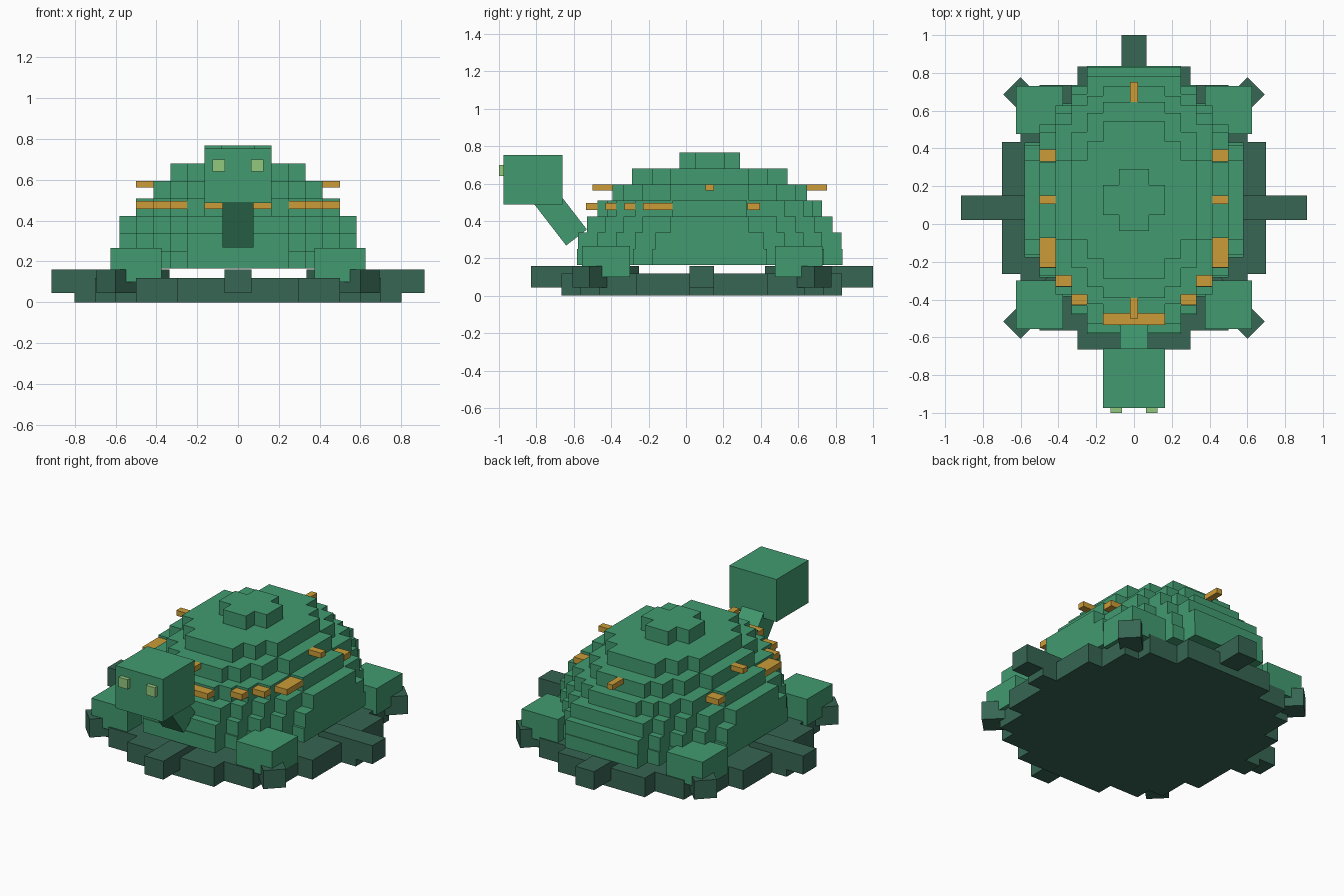
import bpy
import bmesh
from math import pi, sin, cos, atan2
from mathutils import Matrix, Vector

cube = bpy.data.objects.get("Cube")
if cube:
    bpy.data.objects.remove(cube, do_unlink=True)


def material(name, r, g, b):
    mat = bpy.data.materials.new(name)
    mat.use_nodes = True
    mat.diffuse_color = (r, g, b, 1)
    mat.node_tree.nodes["Principled BSDF"].inputs["Base Color"].default_value = (r, g, b, 1)
    return mat


GREEN = material("leaf green", .054, .328, .162)
DARK = material("dark green", .037, .133, .087)
GOLD = material("golden orange", .597, .332, .04)
LIGHT = material("light green", .296, .584, .209)


def finish(name, bm, mat):
    bmesh.ops.recalc_face_normals(bm, faces=bm.faces)
    mesh = bpy.data.meshes.new(name)
    bm.to_mesh(mesh)
    bm.free()
    mesh.materials.append(mat)
    obj = bpy.data.objects.new(name, mesh)
    bpy.context.collection.objects.link(obj)
    return obj


def box(name, mat, x, y, z, turn=None):
    """Box from (min, max) ranges, optionally turned about its centre."""
    ranges = (x, y, z)
    centre = Vector([(lo + hi) / 2 for lo, hi in ranges])
    size = [hi - lo for lo, hi in ranges]
    bm = bmesh.new()
    rotation = turn if turn else Matrix.Identity(4)
    bmesh.ops.create_cube(bm, size=1, matrix=Matrix.Translation(centre) @ rotation @ Matrix.Diagonal((*size, 1)))
    return finish(name, bm, mat)


def mirrored_boxes(name, mat, x, y, z):
    box("left_" + name, mat, x, y, z)
    box("right_" + name, mat, (-x[1], -x[0]), y, z)


def stepped_slab(name, mat, steps, centre_y, bottom, top):
    """Slab whose outline is a staircase of (half width, half depth) steps."""
    quarter = []
    for i, (hx, hy) in enumerate(steps):
        quarter.append((hx, hy))
        if i + 1 < len(steps):
            quarter.append((hx, steps[i + 1][1]))
    back = quarter + [(x, -y) for x, y in reversed(quarter)]
    outline = back + [(-x, y) for x, y in reversed(back)]
    bm = bmesh.new()
    face = bm.faces.new([bm.verts.new((x, y + centre_y, bottom)) for x, y in outline])
    side = bmesh.ops.extrude_face_region(bm, geom=[face], use_keep_orig=True)
    verts = [v for v in side["geom"] if isinstance(v, bmesh.types.BMVert)]
    bmesh.ops.translate(bm, verts=verts, vec=(0, 0, top - bottom))
    return finish(name, bm, mat)


# Base plate with eight radial tabs
BASE_Y = .085
stepped_slab("base_plate", DARK, [(.3, .75), (.5, .65), (.6, .55), (.7, .35), (.8, .065)], BASE_Y, 0, .12)
for k in range(8):
    angle = k * pi / 4
    cx, cy = .728 * cos(angle), BASE_Y + .728 * sin(angle)
    box(f"base_tab_{k + 1}", DARK, (cx - .187, cx + .187), (cy - .065, cy + .065),
        (.045, .16), Matrix.Rotation(angle, 4, "Z"))

# Stepped shell, from the bottom layer up
LAYERS = [
    [(.25, .71), (.33, .61), (.415, .51), (.5, .41), (.58, .305)],
    [(.25, .705), (.33, .6), (.415, .5), (.5, .4), (.58, .29)],
    [(.25, .655), (.33, .56), (.415, .46), (.5, .36), (.58, .21)],
    [(.165, .6), (.25, .55), (.33, .5), (.415, .4), (.5, .2)],
    [(.165, .52), (.25, .46), (.33, .36), (.415, .21)],
    [(.165, .415), (.25, .31), (.33, .21)],
    [(.08, .163), (.165, .08)],
]
for i, steps in enumerate(LAYERS):
    low = .165 + i * .086
    stepped_slab(f"shell_layer_{i + 1}", GREEN, steps, .127, low, low + .086)

# Feet
for name, y in (("front_foot", (-.555, -.3)), ("back_foot", (.477, .73))):
    mirrored_boxes(name, GREEN, (.375, .625), y, (.1, .265))

# Head, eyes and slanted neck
box("head", GREEN, (-.163, .163), (-.975, -.66), (.487, .753))
mirrored_boxes("eye", LIGHT, (.063, .125), (-1, -.97), (.64, .7))
box("neck", GREEN, (-.075, .075), (-.747, -.607), (.28, .58), Matrix.Rotation(atan2(.61, .79), 4, "X"))

# Lower ring of gold studs
LOW = (.458, .495)
mirrored_boxes("back_stud", GOLD, (.415, .5), (.33, .395), LOW)
mirrored_boxes("side_stud", GOLD, (.415, .5), (-.23, -.073), LOW)
mirrored_boxes("outer_front_stud", GOLD, (.33, .415), (-.33, -.27), LOW)
mirrored_boxes("inner_front_stud", GOLD, (.25, .33), (-.43, -.37), LOW)
box("front_stud", GOLD, (-.165, .165), (-.535, -.47), LOW)

# Upper ring of gold spikes
HIGH = (.562, .595)
mirrored_boxes("side_spike", GOLD, (.41, .5), (.105, .15), HIGH)
box("front_spike", GOLD, (-.02, .02), (-.5, -.385), HIGH)
box("back_spike", GOLD, (-.02, .02), (.64, .753), HIGH)
